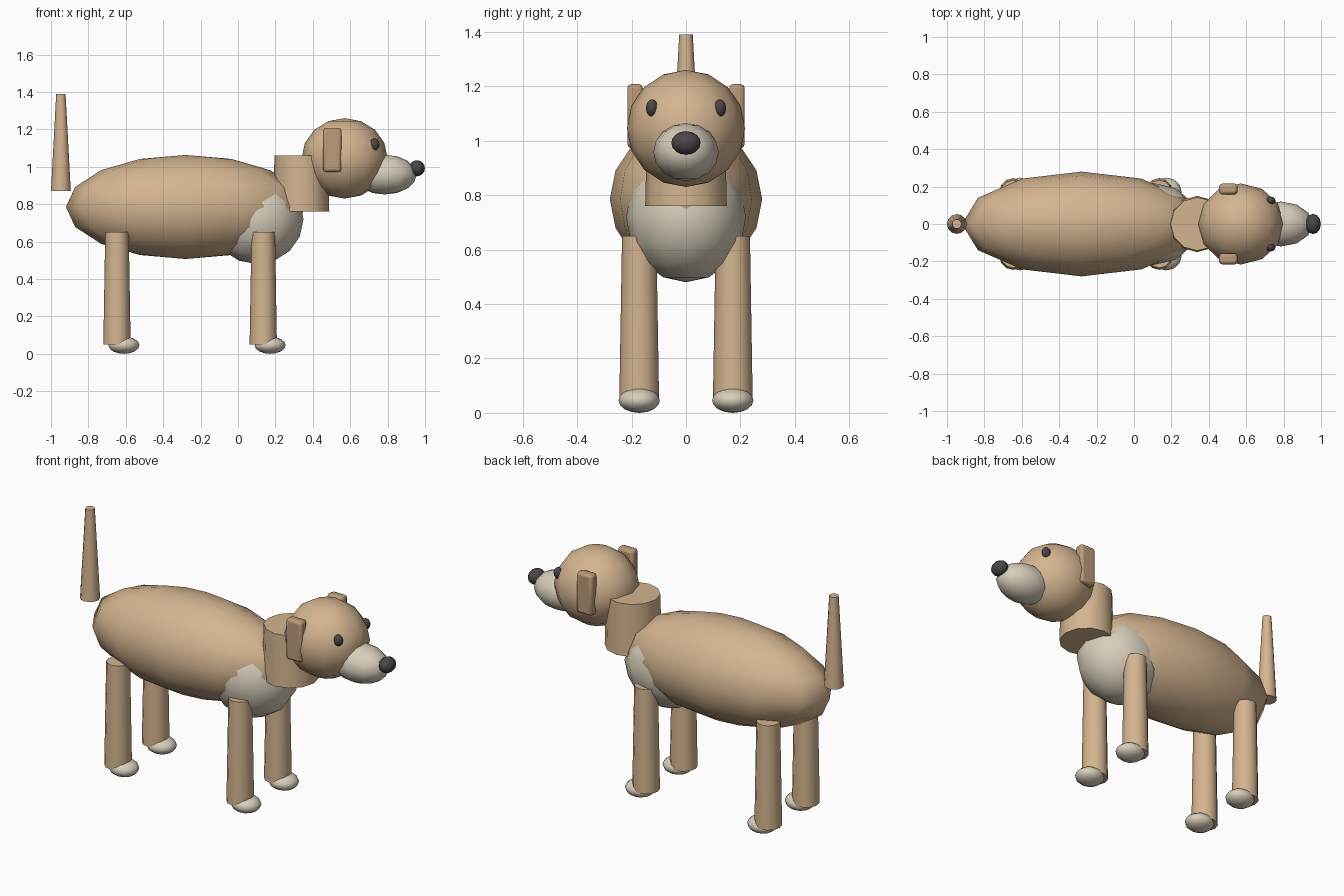
import bpy
import math

if "Cube" in bpy.data.objects:
    bpy.data.objects.remove(bpy.data.objects["Cube"])


def material(name, color):
    mat = bpy.data.materials.new(name)
    mat.diffuse_color = (*color, 1.0)
    mat.use_nodes = True
    mat.node_tree.nodes["Principled BSDF"].inputs["Base Color"].default_value = mat.diffuse_color
    return mat


TAN = material("tan_fur", (0.66, 0.46, 0.28))
BROWN = material("brown_ear", (0.50, 0.33, 0.19))
CREAM = material("cream_fur", (0.68, 0.62, 0.50))
DARK = material("dark_grey", (0.07, 0.06, 0.065))


def finish(name, mat, angle):
    ob = bpy.context.object
    ob.name = name
    ob.data.materials.append(mat)
    bpy.ops.object.transform_apply(location=False, rotation=True, scale=True)
    bpy.ops.object.shade_smooth_by_angle(angle=math.radians(angle))
    return ob


def ellipsoid(name, mat, center, radii):
    bpy.ops.mesh.primitive_uv_sphere_add(segments=12, ring_count=8, radius=1, location=center)
    bpy.context.object.scale = radii
    return finish(name, mat, 80)


def taper(name, mat, x, y, z0, z1, r0, r1):
    bpy.ops.mesh.primitive_cone_add(vertices=12, radius1=r0, radius2=r1, depth=z1 - z0,
                                    location=(x, y, (z0 + z1) / 2))
    return finish(name, mat, 40)


# Torso, chest patch, neck and tail
ellipsoid("body", TAN, (-0.28, 0, 0.785), (0.64, 0.28, 0.278))
ellipsoid("chest", CREAM, (0.10, 0, 0.72), (0.25, 0.22, 0.24))
taper("neck", TAN, 0.338, 0, 0.76, 1.06, 0.15, 0.143)
taper("tail", TAN, -0.947, 0, 0.87, 1.39, 0.053, 0.025)

# Head, muzzle and nose
ellipsoid("head", TAN, (0.57, 0, 1.045), (0.23, 0.217, 0.215))
ellipsoid("muzzle", CREAM, (0.785, 0, 0.958), (0.17, 0.12, 0.106))
ellipsoid("nose", DARK, (0.957, 0, 0.992), (0.042, 0.054, 0.043))

for side, s in (("left", 1), ("right", -1)):
    ellipsoid(side + "_eye", DARK, (0.73, s * 0.125, 1.12), (0.026, 0.022, 0.032))

    # Ear: thin rounded slab
    bpy.ops.mesh.primitive_cube_add(size=1, location=(0.504, s * 0.187, 1.09))
    ear = bpy.context.object
    ear.scale = (0.098, 0.057, 0.236)
    finish(side + "_ear", BROWN, 50)
    bevel = ear.modifiers.new("rounding", 'BEVEL')
    bevel.width = 0.015
    bevel.segments = 2

    # Legs with paws set slightly forward
    for end, x in (("front", 0.135), ("back", -0.647)):
        taper(f"{end}_{side}_leg", TAN, x, s * 0.172, 0.05, 0.65, 0.073, 0.063)
        ellipsoid(f"{end}_{side}_paw", CREAM, (x + 0.037, s * 0.172, 0.046), (0.083, 0.076, 0.046))
